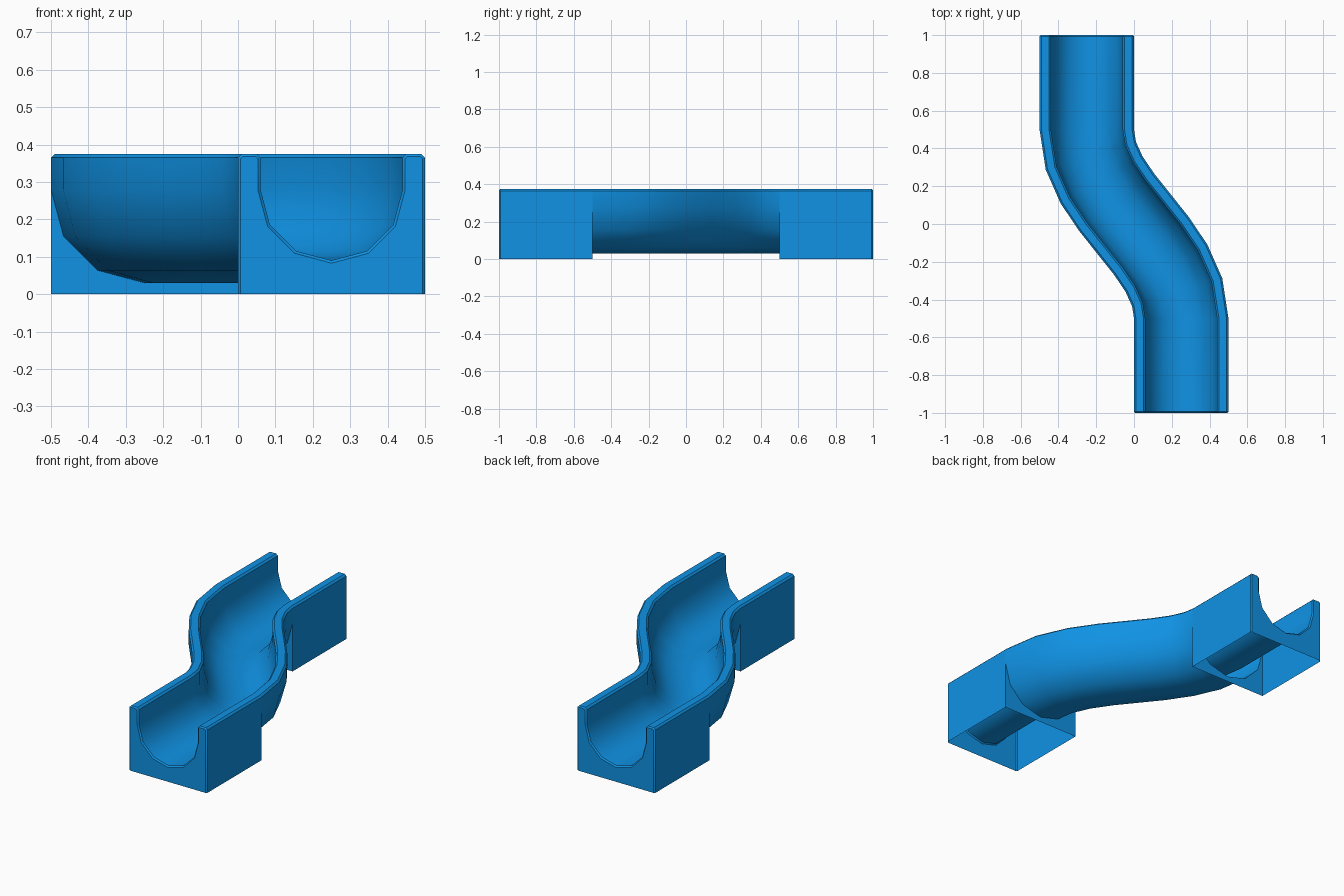
import bpy, bmesh, math
from mathutils import Vector

if "Cube" in bpy.data.objects:
    bpy.data.objects.remove(bpy.data.objects["Cube"])

HALF, INNER, AXIS_Z, TOP, CH = 0.25, 0.19, 0.28, 0.375, 0.01


def arc(r):
    # lower half circle from left to right in 30 degree steps
    return [(-r * math.cos(math.radians(a)), AXIS_Z - r * math.sin(math.radians(a)))
            for a in range(0, 181, 30)]


def rim(side):
    # chamfered wall top, from outside to inside
    pts = [(HALF, TOP - CH), (HALF - CH, TOP), (INNER + CH, TOP), (INNER, TOP - CH)]
    return [(side * u, z) for u, z in pts]


channel = rim(-1) + arc(INNER) + rim(1)[::-1]
block_profile = [(-HALF, 0)] + channel + [(HALF, 0)]
tube_profile = [(-HALF, TOP - CH)] + arc(HALF) + [(HALF, TOP - CH)]


def s_path(steps=8, h=0.39):
    # S-shaped centre line with tangents
    p = [Vector(v) for v in ((HALF, -0.5), (HALF, -0.5 + h), (-HALF, 0.5 - h), (-HALF, 0.5))]
    out = []
    for i in range(steps + 1):
        t = i / steps
        s = 1 - t
        pos = p[0] * s**3 + p[1] * 3 * s * s * t + p[2] * 3 * s * t * t + p[3] * t**3
        tan = (p[1] - p[0]) * s * s + (p[2] - p[1]) * 2 * s * t + (p[3] - p[2]) * t * t
        out.append((pos, tan.normalized()))
    return out


bm = bmesh.new()


def ring(profile, station):
    pos, tan = station
    return [bm.verts.new((pos.x + tan.y * u, pos.y - tan.x * u, z)) for u, z in profile]


def sweep(profile, path):
    rings = [ring(profile, st) for st in path]
    for a, b in zip(rings, rings[1:]):
        for i in range(len(profile) - 1):
            bm.faces.new((a[i], a[i + 1], b[i + 1], b[i]))
    return rings


# curved middle: channel with rims, and rounded underside
middle = s_path()
sweep(channel, middle)
sweep(tube_profile, middle)

# end blocks, open underneath
straight = Vector((0, 1))
for side in (-1, 1):
    outer = (Vector((-side * HALF, side * 1.0)), straight)
    inner = (Vector((-side * HALF, side * 0.5)), straight)
    rings = sweep(block_profile, [outer, inner])
    bm.faces.new(rings[0])
    # wall around the rounded underside
    bm.faces.new(ring([(-HALF, 0)] + tube_profile + [(HALF, 0)], inner))

bmesh.ops.remove_doubles(bm, verts=bm.verts, dist=0.0005)
bmesh.ops.recalc_face_normals(bm, faces=bm.faces)

# chamfer around both open ends
ends = [e for e in bm.edges if len(e.link_faces) == 2
        and all(abs(v.co.y) > 0.999 for v in e.verts)]
bmesh.ops.bevel(bm, geom=ends, offset=0.007, segments=1, affect='EDGES', clamp_overlap=True)

mesh = bpy.data.meshes.new("s_bend_channel")
bm.to_mesh(mesh)
bm.free()
track = bpy.data.objects.new("s_bend_channel", mesh)
bpy.context.collection.objects.link(track)

blue = bpy.data.materials.new("blue_plastic")
blue.diffuse_color = (0.005, 0.29, 0.78, 1)
blue.use_nodes = True
blue.node_tree.nodes["Principled BSDF"].inputs["Base Color"].default_value = blue.diffuse_color
mesh.materials.append(blue)

bpy.context.view_layer.objects.active = track
track.select_set(True)
bpy.ops.object.shade_smooth_by_angle(angle=math.radians(35))
